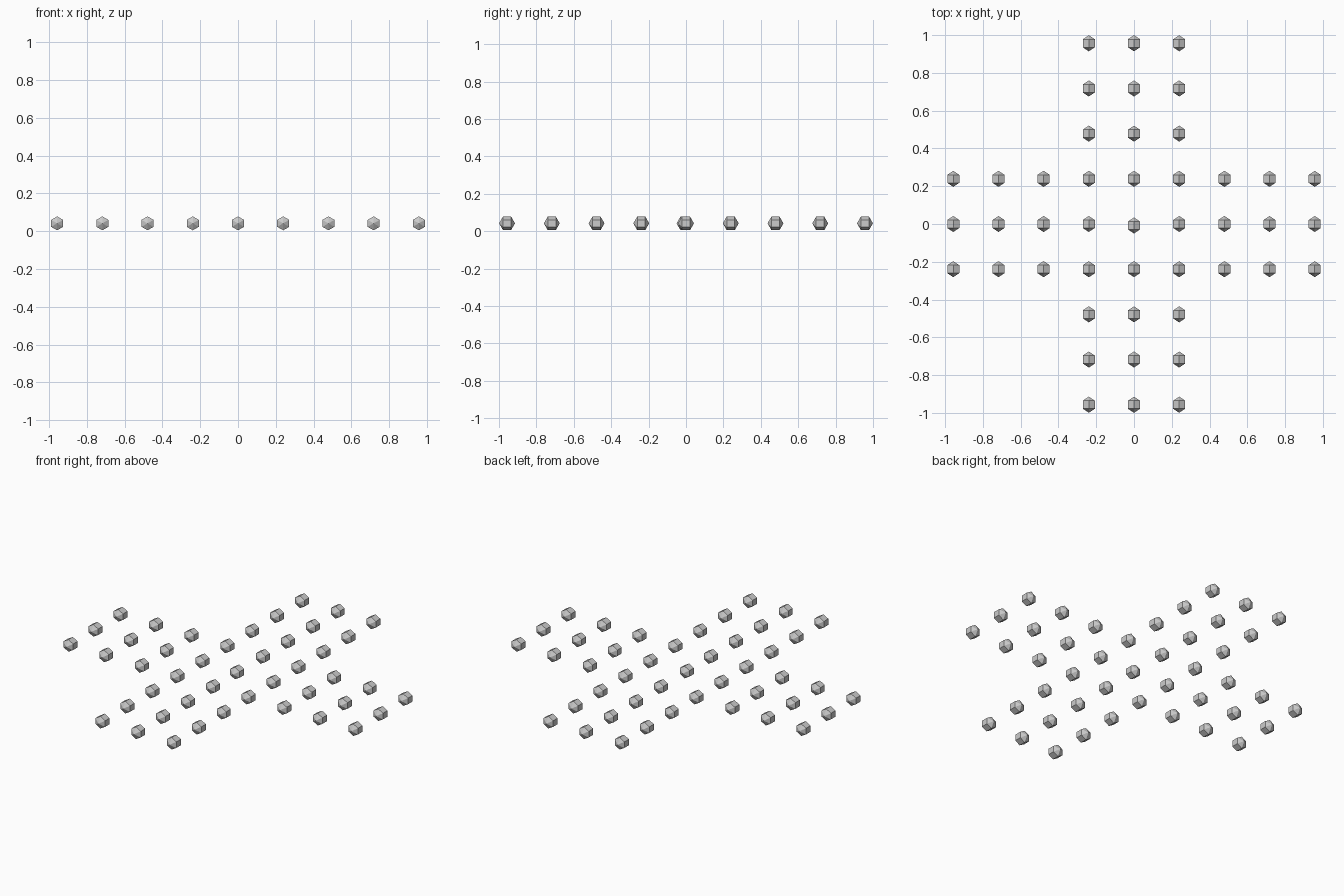
import bpy, math

if "Cube" in bpy.data.objects:
    bpy.data.objects.remove(bpy.data.objects["Cube"])

S = 0.2392   # hole spacing
R = 0.0425   # peg radius
ZC = 0.042   # centre height


def peg(i, j):
    # low-poly ball, poles along y
    y = j * S - (0.008 if i == 0 and j == 0 else 0)
    bpy.ops.mesh.primitive_uv_sphere_add(
        segments=6, ring_count=3, radius=R,
        location=(i * S, y, ZC), rotation=(math.pi / 2, 0, 0))
    bpy.context.object.name = f"peg_{i + 4}_{j + 4}"


# cross-shaped layout: two 3-wide arms, nine holes long
for i in range(-4, 5):
    for j in range(-4, 5):
        if abs(i) <= 1 or abs(j) <= 1:
            peg(i, j)
